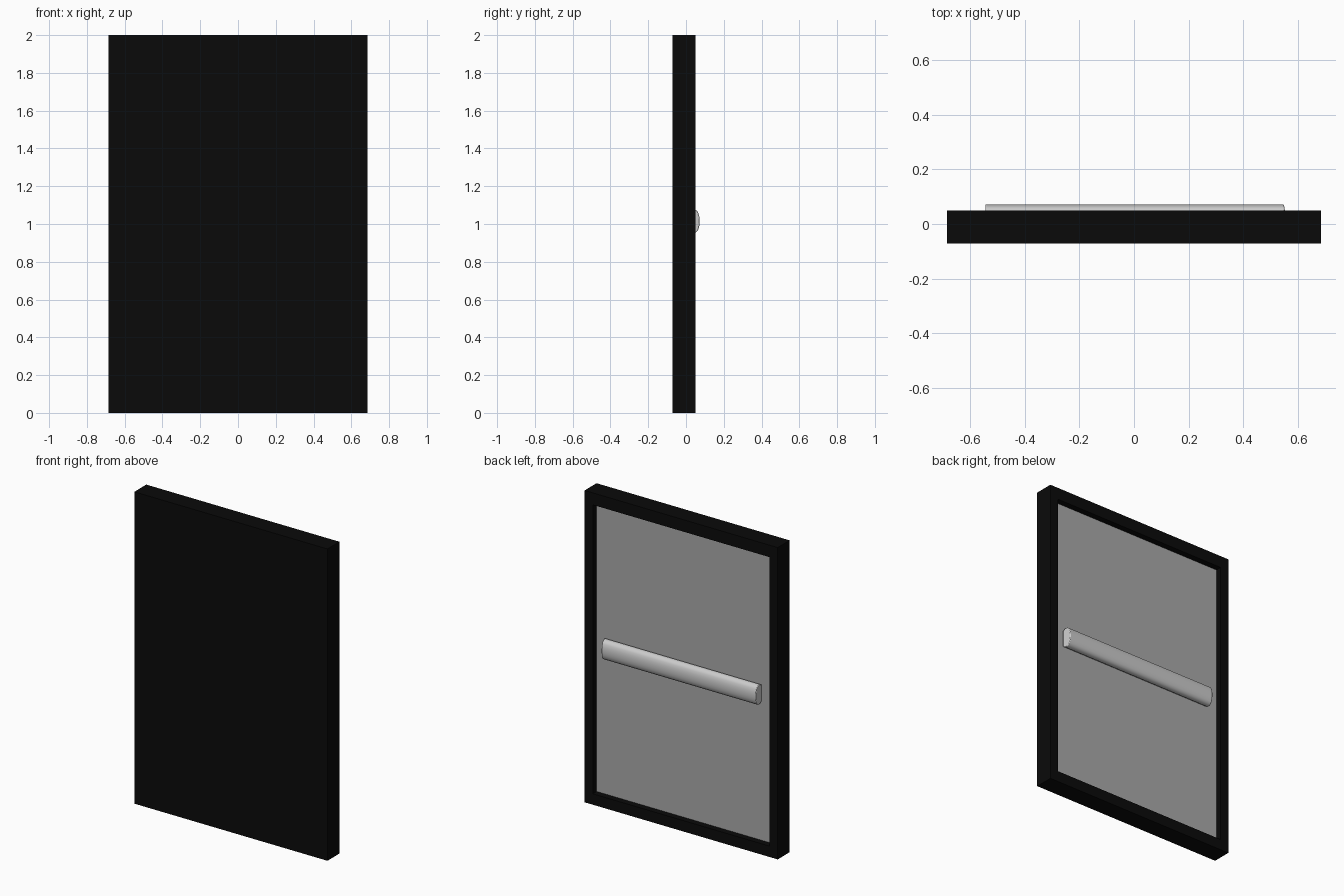
import bpy, bmesh

if "Cube" in bpy.data.objects:
    bpy.data.objects.remove(bpy.data.objects["Cube"])


def material(name, c):
    m = bpy.data.materials.new(name)
    m.diffuse_color = (*c, 1)
    m.use_nodes = True
    m.node_tree.nodes["Principled BSDF"].inputs["Base Color"].default_value = m.diffuse_color
    return m


def make(name, bm, mat=None):
    bmesh.ops.recalc_face_normals(bm, faces=bm.faces)
    me = bpy.data.meshes.new(name)
    bm.to_mesh(me)
    bm.free()
    ob = bpy.data.objects.new(name, me)
    bpy.context.collection.objects.link(ob)
    if mat:
        me.materials.append(mat)
    return ob


def rect(bm, x, z0, z1, y):
    return [bm.verts.new((sx, y, z)) for sx, z in ((-x, z0), (x, z0), (x, z1), (-x, z1))]


black = material("black", (0.003, 0.003, 0.003))
panel_grey = material("panel_grey", (0.4, 0.4, 0.4))

W, FRONT, BACK, PANEL_Y = 0.685, -0.072, 0.049, 0.01
IN = (0.627, 0.07, 1.923)

# Black casing: closed front, sides, back rim and recess walls
bm = bmesh.new()
loops = [rect(bm, W, 0, 2, FRONT), rect(bm, W, 0, 2, BACK),
         rect(bm, *IN, BACK), rect(bm, *IN, PANEL_Y)]
bm.faces.new(loops[0])
for a, b in zip(loops, loops[1:]):
    for i in range(4):
        j = (i + 1) % 4
        bm.faces.new((a[i], a[j], b[j], b[i]))
make("casing", bm, black)

# Recessed grey back panel
bm = bmesh.new()
bm.faces.new(list(reversed(rect(bm, *IN, PANEL_Y))))
panel = make("back_panel", bm, panel_grey)
if panel.data.polygons[0].normal.y < 0:
    panel.data.flip_normals()

# Rounded crossbar: half profile (y, height) mirrored about its centre line
half = [(0.01, 0.052), (0.03, 0.064), (0.046, 0.063), (0.058, 0.055),
        (0.065, 0.044), (0.070, 0.026), (0.072, 0.009)]
profile = half + [(y, -h) for y, h in reversed(half)]
sections = [(-0.540, 0.96), (-0.545, 0.92), (-0.540, 0.90)]
bm = bmesh.new()
rings = []
for x, slant in ((-0.545, 0.0), (0.556, 0.15)):
    rings.append([bm.verts.new((x - slant * max(0, y - 0.03), y, 1.015 + h)) for y, h in profile])
n = len(profile)
for i in range(n):
    j = (i + 1) % n
    bm.faces.new((rings[0][i], rings[0][j], rings[1][j], rings[1][i]))
for r in rings:
    bm.faces.new(r)
bar = make("crossbar", bm)
bev = bar.modifiers.new("soft_ends", 'BEVEL')
bev.width = 0.004
bev.segments = 2
bev.limit_method = 'ANGLE'
bev.angle_limit = 1.2
bpy.context.view_layer.objects.active = bar
bar.select_set(True)
bpy.ops.object.shade_smooth_by_angle(angle=0.7)
